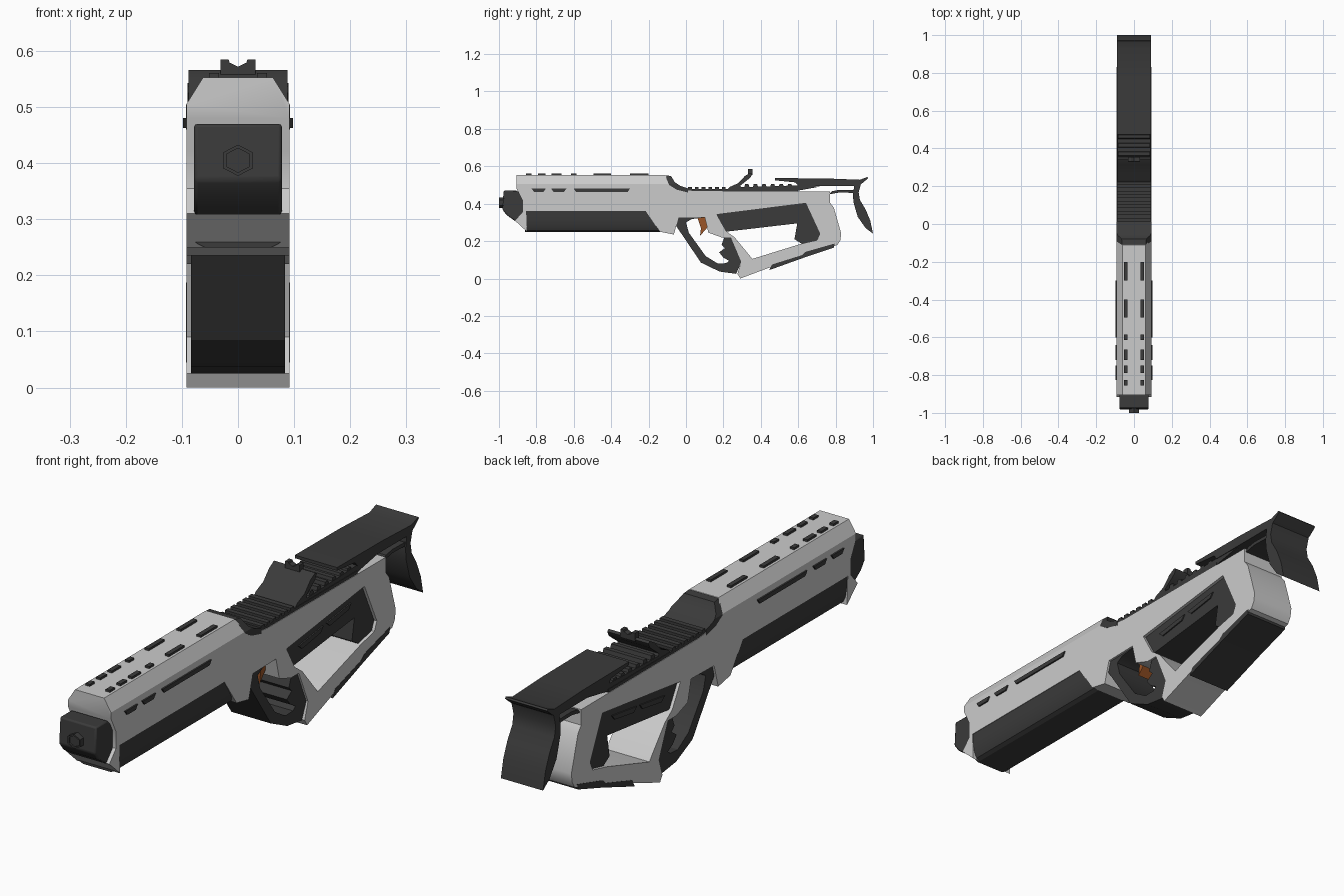
import bpy, bmesh, math
from mathutils import Vector
from mathutils.geometry import tessellate_polygon


def material(name, rgb):
    m = bpy.data.materials.new(name)
    m.diffuse_color = (*rgb, 1)
    return m


LIGHT = material("light_grey", (0.60, 0.60, 0.60))
DARK = material("charcoal", (0.043, 0.043, 0.043))
ORANGE = material("burnt_orange", (0.33, 0.09, 0.02))


def prism(name, loops, a, b, mat, axis='x', chamfer=False, bevel=0):
    """Extrude an outline (plus optional holes) from a to b along x or y."""
    if not isinstance(loops[0], list):
        loops = [loops]
    bm = bmesh.new()
    flat = [p for l in loops for p in l]
    place = (lambda d, p: (d, p[0], p[1])) if axis == 'x' else (lambda d, p: (p[0], d, p[1]))
    va = [bm.verts.new(place(a, p)) for p in flat]
    vb = [bm.verts.new(place(b, p)) for p in flat]
    for t in tessellate_polygon([[Vector((*p, 0)) for p in l] for l in loops]):
        bm.faces.new([va[i] for i in t])
        bm.faces.new([vb[i] for i in reversed(t)])
    start = 0
    for l in loops:
        n = len(l)
        for i in range(n):
            j, k = start + i, start + (i + 1) % n
            bm.faces.new((va[j], va[k], vb[k], vb[j]))
        start += n
    # slice off the sloping top shoulders
    if chamfer:
        for s in (-1, 1):
            bmesh.ops.bisect_plane(bm, geom=bm.verts[:] + bm.edges[:] + bm.faces[:],
                                   plane_co=(s * 0.092, 0, 0.505), plane_no=(s * 0.048, 0, 0.030),
                                   clear_outer=True)
            bmesh.ops.holes_fill(bm, edges=bm.edges[:], sides=0)
    bmesh.ops.recalc_face_normals(bm, faces=bm.faces[:])
    me = bpy.data.meshes.new(name)
    bm.to_mesh(me)
    bm.free()
    me.materials.append(mat)
    ob = bpy.data.objects.new(name, me)
    bpy.context.collection.objects.link(ob)
    if bevel:
        m = ob.modifiers.new("bevel", 'BEVEL')
        m.width, m.segments, m.limit_method, m.angle_limit = bevel, 2, 'ANGLE', math.radians(40)
    return ob


def box(name, x0, x1, y0, y1, z0, z1, mat):
    return prism(name, [(y0, z0), (y1, z0), (y1, z1), (y0, z1)], x0, x1, mat)


# light shell: shroud, receiver and skeleton stock in one outline with a hole
shell = [(-0.905, 0.553), (-0.11, 0.553), (-0.095, 0.53), (-0.08, 0.50), (-0.02, 0.475),
         (0.05, 0.467), (0.77, 0.465), (0.77, 0.405), (0.79, 0.38), (0.83, 0.24), (0.825, 0.205),
         (0.81, 0.18), (0.45, 0.06), (0.29, 0.0), (0.275, 0.025), (0.295, 0.09), (0.24, 0.22),
         (0.19, 0.22), (0.12, 0.245), (0.10, 0.328), (-0.04, 0.325), (-0.065, 0.235),
         (-0.14, 0.25), (-0.215, 0.36), (-0.855, 0.36), (-0.85, 0.25), (-0.915, 0.31),
         (-0.875, 0.355), (-0.875, 0.42), (-0.905, 0.48)]
window = [(0.165, 0.342), (0.64, 0.402), (0.715, 0.24), (0.70, 0.205), (0.62, 0.187),
          (0.355, 0.105), (0.26, 0.22), (0.215, 0.253)]
prism("main_shell", [shell, window], -0.092, 0.092, LIGHT, chamfer=True)

# dark lining in the stock window, with raised panels on both sides
prism("stock_lining", [(0.16, 0.345), (0.64, 0.405), (0.72, 0.24), (0.70, 0.20), (0.62, 0.185),
                       (0.58, 0.21), (0.595, 0.295), (0.21, 0.25)], -0.08, 0.08, DARK)
for s in (-1, 1):
    for y in (0.25, 0.42):
        z = 0.318 + (y - 0.25) * 0.14
        prism("lining_panel", [(y, z), (y + 0.15, z + 0.021), (y + 0.135, z + 0.001),
                               (y + 0.02, z - 0.017)], s * 0.079, s * 0.085, DARK)

# rounded dark fore-end under the shroud
half = [(0.06, 0.25), (0.075, 0.258), (0.085, 0.28), (0.09, 0.32), (0.09, 0.37)]
prism("fore_end", half + [(-x, z) for x, z in reversed(half)], -0.86, -0.13, DARK, 'y')

# muzzle block and hexagonal tip
prism("muzzle_block", [(-0.975, 0.47), (-0.905, 0.47), (-0.86, 0.43), (-0.86, 0.308),
                       (-0.915, 0.308), (-0.96, 0.34), (-0.982, 0.37)],
      -0.078, 0.078, DARK, bevel=0.006)


def hexagon(r):
    return [(r * math.sin(i * math.pi / 3), 0.405 + 0.9 * r * math.cos(i * math.pi / 3))
            for i in range(6)]


prism("muzzle_tip", [hexagon(0.031), hexagon(0.024)], -1.0, -0.96, DARK, 'y')
prism("muzzle_tip_core", hexagon(0.024), -0.994, -0.96, DARK, 'y')

# dark vent slots on the sides and top of the shroud
for s in (-1, 1):
    for y0, y1 in ((-0.825, -0.75), (-0.72, -0.64), (-0.60, -0.30)):
        prism("side_vent", [(y0, 0.48), (y1, 0.48), (y1 - 0.012, 0.463), (y0 + 0.012, 0.463)],
              s * 0.089, s * 0.098, DARK)
    for y0, y1 in ((-0.30, -0.20), (-0.495, -0.40), (-0.615, -0.585),
                   (-0.72, -0.665), (-0.79, -0.75), (-0.855, -0.825)):
        box("top_vent", s * 0.034, s * 0.052, y0, y1, 0.553, 0.561, DARK)

# dark collar, top deck with ribs, and sight ramp
prism("rear_collar", [(-0.112, 0.552), (-0.08, 0.548), (-0.06, 0.515), (-0.03, 0.495),
                      (0.01, 0.482), (0.01, 0.46), (-0.05, 0.475), (-0.09, 0.50)],
      -0.0925, 0.0925, DARK, chamfer=True)
box("top_deck", -0.09, 0.09, 0.0, 0.60, 0.46, 0.478, DARK)
for i in range(6):
    y = 0.012 + i * 0.036
    box("front_rib", -0.09, 0.09, y, y + 0.02, 0.47, 0.488, DARK)
prism("sight_ramp", [(0.22, 0.475), (0.235, 0.49), (0.28, 0.51), (0.315, 0.548), (0.345, 0.566),
                     (0.355, 0.56), (0.345, 0.54), (0.32, 0.52), (0.29, 0.497), (0.30, 0.475)],
      -0.088, 0.088, DARK)
prism("rear_sight", [(-0.031, 0.553), (0.031, 0.553), (0.031, 0.585), (0.017, 0.585),
                     (0.015, 0.579), (0.0, 0.572), (-0.015, 0.579), (-0.017, 0.585),
                     (-0.031, 0.585)], 0.332, 0.356, DARK, 'y')
prism("rear_deck", [(0.29, 0.47), (0.29, 0.488), (0.60, 0.498), (0.72, 0.492), (0.60, 0.47)],
      -0.088, 0.088, DARK)
for i in range(6):
    y = 0.31 + i * 0.046
    prism("rear_rib", [(y, 0.48), (y + 0.006, 0.505), (y + 0.024, 0.505), (y + 0.032, 0.48)],
          -0.086, 0.086, DARK)

# cheek rest and curved butt plate
prism("cheek_rest", [(0.475, 0.537), (0.75, 0.535), (0.93, 0.528), (0.97, 0.543), (0.975, 0.537),
                     (0.945, 0.512), (0.92, 0.495), (0.60, 0.495), (0.585, 0.514),
                     (0.475, 0.525)], -0.09, 0.09, DARK)
prism("butt_plate", [(0.90, 0.50), (0.893, 0.45), (0.895, 0.41), (0.918, 0.33), (0.96, 0.27),
                     (1.0, 0.24), (0.985, 0.31), (0.96, 0.37), (0.93, 0.42), (0.923, 0.46),
                     (0.935, 0.505)], -0.09, 0.09, DARK)
prism("butt_strut", [(0.765, 0.45), (0.78, 0.467), (0.82, 0.474), (0.91, 0.472), (0.91, 0.445),
                     (0.89, 0.458), (0.82, 0.46)], -0.085, 0.085, DARK)

# pad under the stock
prism("stock_pad", [(0.445, 0.045), (0.46, 0.075), (0.62, 0.125), (0.64, 0.143), (0.795, 0.187),
                    (0.79, 0.165), (0.64, 0.115)], -0.093, 0.093, DARK)

# trigger guard with finger grip, and trigger
prism("trigger_guard", [(-0.05, 0.328), (-0.052, 0.28), (0.08, 0.085), (0.18, 0.037),
                        (0.268, 0.025), (0.297, 0.09), (0.25, 0.22), (0.205, 0.22),
                        (0.19, 0.18), (0.208, 0.162), (0.177, 0.14), (0.20, 0.112),
                        (0.23, 0.095), (0.215, 0.082), (0.17, 0.08), (0.105, 0.12),
                        (0.015, 0.245), (0.0, 0.30), (0.03, 0.318), (0.16, 0.335),
                        (0.16, 0.345)], -0.084, 0.084, DARK)
prism("trigger", [(0.06, 0.33), (0.108, 0.33), (0.112, 0.27), (0.075, 0.228), (0.08, 0.27)],
      -0.04, 0.04, ORANGE)

# smooth the curved runs, keep hard edges
bpy.ops.object.select_all(action='SELECT')
bpy.context.view_layer.objects.active = bpy.context.selected_objects[0]
bpy.ops.object.shade_smooth_by_angle(angle=math.radians(28))
